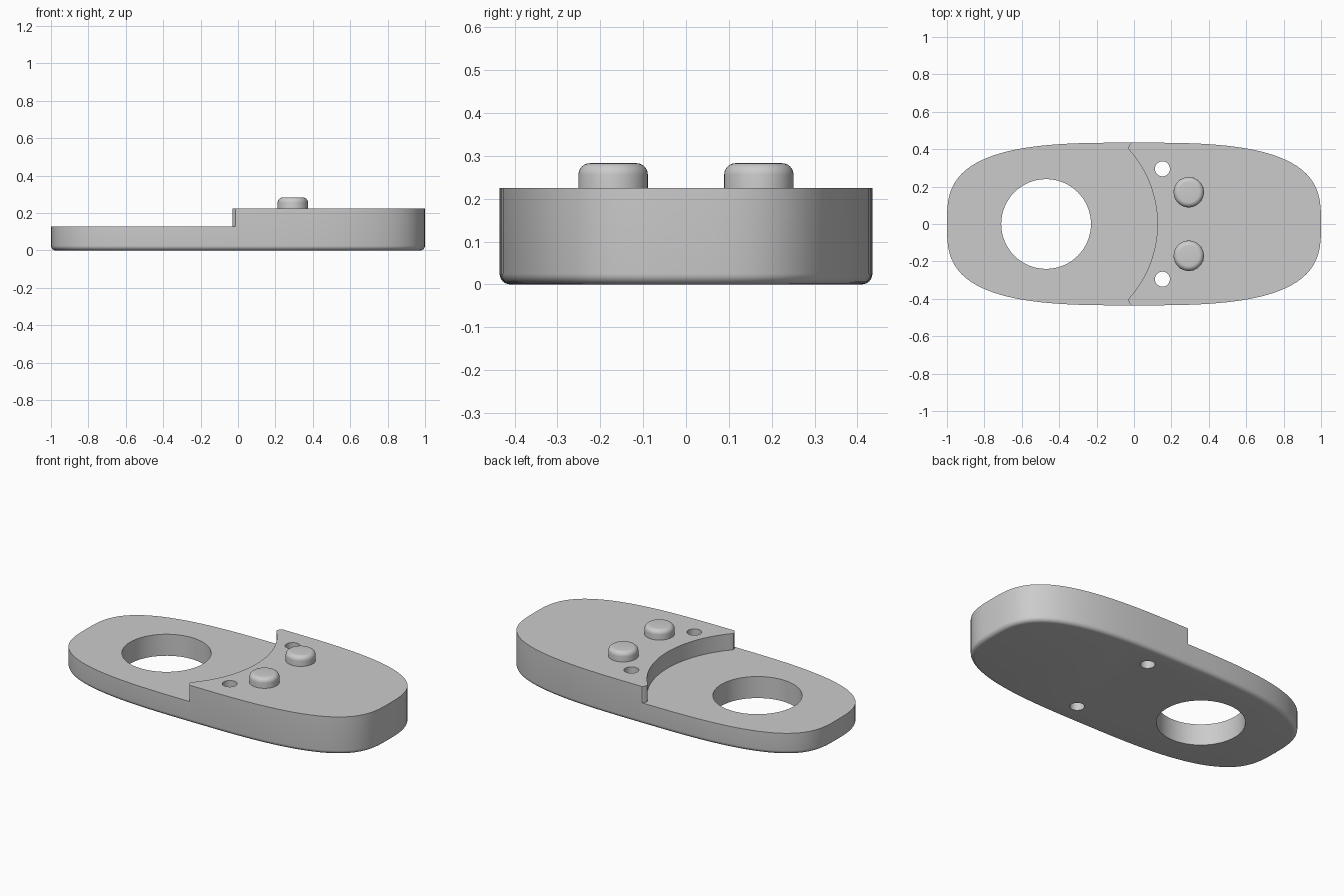
import bpy, bmesh
from math import sin, cos, pi, copysign, asin, radians

if "Cube" in bpy.data.objects:
    bpy.data.objects.remove(bpy.data.objects["Cube"])

grey = bpy.data.materials.new("light grey")
grey.use_nodes = True
colour = (0.6, 0.6, 0.6, 1)
grey.diffuse_color = colour
grey.node_tree.nodes["Principled BSDF"].inputs["Base Color"].default_value = colour


def loft(name, rings):
    """Closed solid skinned through rings of points, listed bottom to top."""
    bm = bmesh.new()
    loops = [[bm.verts.new(p) for p in ring] for ring in rings]
    n = len(loops[0])
    for low, high in zip(loops, loops[1:]):
        for i in range(n):
            j = (i + 1) % n
            bm.faces.new((low[i], low[j], high[j], high[i]))
    bm.faces.new(loops[0][::-1])
    bm.faces.new(loops[-1])
    bmesh.ops.recalc_face_normals(bm, faces=bm.faces)
    mesh = bpy.data.meshes.new(name)
    bm.to_mesh(mesh)
    bm.free()
    mesh.materials.append(grey)
    obj = bpy.data.objects.new(name, mesh)
    bpy.context.collection.objects.link(obj)
    return obj


def oval(a, b, z, power=2, x=0, y=0, n=128):
    """Superellipse ring; power 2 is a plain ellipse."""
    def axis(v):
        return copysign(abs(v) ** (2 / power), v)
    return [(x + a * axis(cos(2 * pi * i / n)), y + b * axis(sin(2 * pi * i / n)), z)
            for i in range(n)]


def cut(body, cutter):
    mod = body.modifiers.new(cutter.name, "BOOLEAN")
    mod.operation = "DIFFERENCE"
    mod.solver = "EXACT"
    mod.object = cutter
    cutter.hide_render = True
    cutter.hide_set(True)


def smooth(obj):
    bpy.ops.object.select_all(action="DESELECT")
    obj.select_set(True)
    bpy.context.view_layer.objects.active = obj
    bpy.ops.object.shade_smooth_by_angle(angle=radians(35))


# Main plate with a rounded lower rim
LENGTH, WIDTH, TOP, STEP, ROUND = 1.0, 0.435, 0.225, 0.128, 0.025
rings = []
for k in range(7):
    t = k / 6 * pi / 2
    inset = ROUND * (1 - sin(t))
    rings.append(oval(LENGTH - inset, WIDTH - inset, ROUND * (1 - cos(t)), 3.1))
rings.append(oval(LENGTH, WIDTH, TOP, 3.1))
plate = loft("plate", rings)

# Lowered end, bounded by an arc around the big hole with small rounded horns
HOLE_X, ARC = -0.47, 0.595
end = asin(0.395 / ARC)
edge = [(HOLE_X + ARC * cos(end * k / 32), ARC * sin(end * k / 32)) for k in range(-32, 33)]
horn = [(-0.03, 0.405), (-0.028, 0.416), (-0.022, 0.426), (-0.014, 0.434), (-0.014, 0.6), (-1.2, 0.6)]
outline = edge + horn + [(x, -y) for x, y in reversed(horn)]
step_cutter = loft("step_cutter", [[(x, y, z) for x, y in outline] for z in (STEP, 0.5)])
cut(plate, step_cutter)

# Through holes
for name, x, y, r in (("big_hole", HOLE_X, 0, 0.24),
                      ("left_small_hole", 0.152, 0.295, 0.04),
                      ("right_small_hole", 0.152, -0.295, 0.04)):
    cut(plate, loft(name + "_cutter", [oval(r, r, z, x=x, y=y, n=64) for z in (-0.1, 0.5)]))

# Apply the cuts, then drop the cutters
baked = bpy.data.meshes.new_from_object(plate.evaluated_get(bpy.context.evaluated_depsgraph_get()))
cutters = [mod.object for mod in plate.modifiers]
plate.modifiers.clear()
plate.data = baked
for cutter in cutters:
    bpy.data.objects.remove(cutter)
smooth(plate)

# Two pegs with rounded tops
PEG_R, PEG_TOP, PEG_ROUND = 0.081, 0.283, 0.027
for name, y in (("back_peg", 0.17), ("front_peg", -0.17)):
    rings = [oval(PEG_R, PEG_R, TOP - 0.02, x=0.293, y=y, n=48)]
    for k in range(7):
        t = k / 6 * pi / 2
        r = PEG_R - PEG_ROUND * (1 - cos(t))
        rings.append(oval(r, r, PEG_TOP - PEG_ROUND * (1 - sin(t)), x=0.293, y=y, n=48))
    smooth(loft(name, rings))
